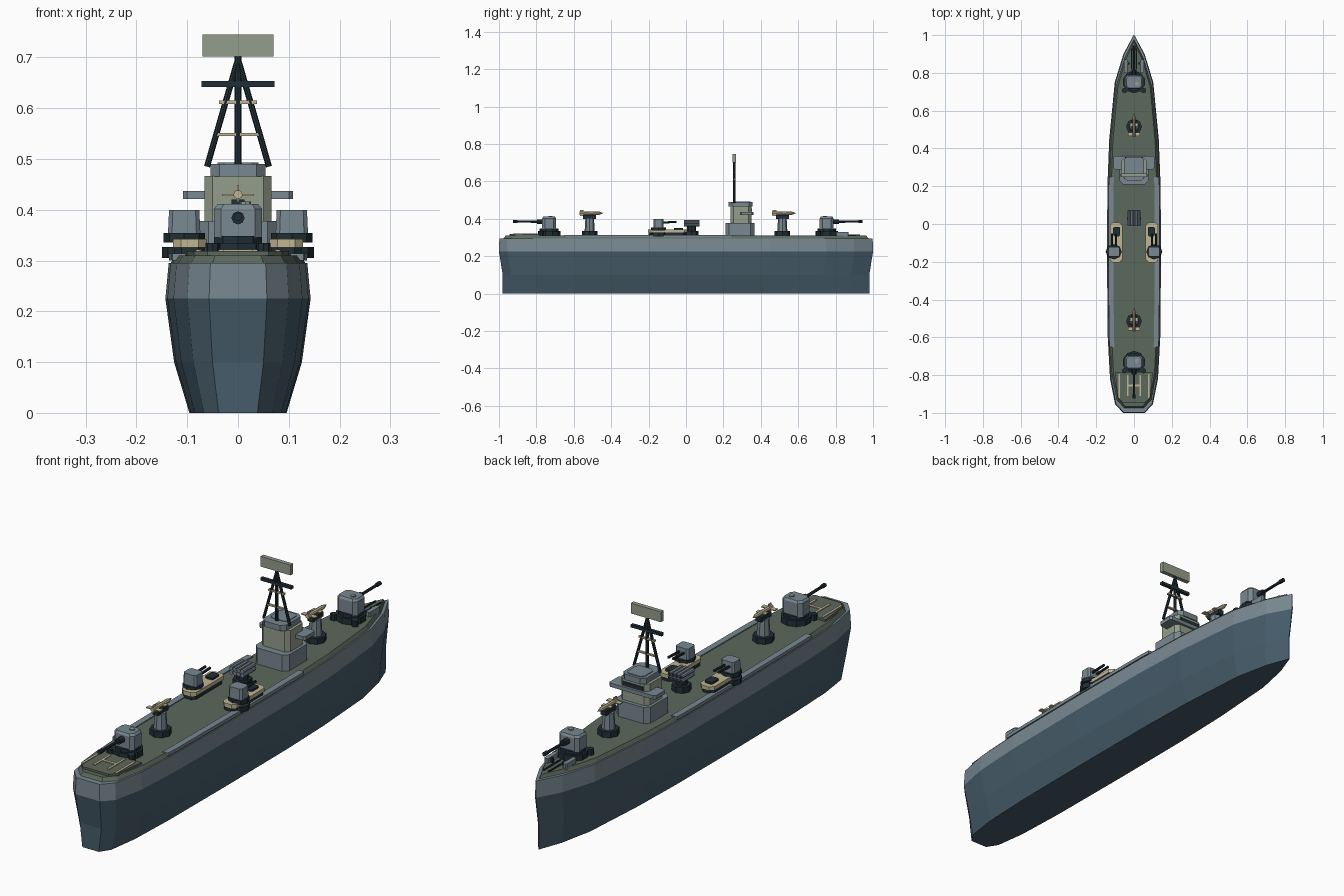
import bpy, bmesh, math
from mathutils import Vector

if "Cube" in bpy.data.objects:
    bpy.data.objects.remove(bpy.data.objects["Cube"], do_unlink=True)


def material(name, rgb):
    m = bpy.data.materials.new(name)
    m.use_nodes = True
    col = [(c / 255 / 12.92 if c < 11 else ((c / 255 + 0.055) / 1.055) ** 2.4) for c in rgb] + [1]
    m.diffuse_color = col
    m.node_tree.nodes["Principled BSDF"].inputs["Base Color"].default_value = col
    return m


GREY = material("light grey paint", (120, 136, 145))
BLUE = material("lower hull blue", (70, 92, 106))
DECK = material("deck green", (91, 104, 92))
DARK = material("dark steel", (32, 47, 54))
SAND = material("sand", (193, 181, 145))
SAGE = material("sage grey", (148, 157, 140))


def finish(name, bm, *mats):
    bmesh.ops.recalc_face_normals(bm, faces=bm.faces)
    me = bpy.data.meshes.new(name)
    bm.to_mesh(me)
    bm.free()
    for m in mats:
        me.materials.append(m)
    ob = bpy.data.objects.new(name, me)
    bpy.context.collection.objects.link(ob)
    return ob


def loft(name, rings, *mats):
    """Closed solid through rings of equal point count."""
    bm = bmesh.new()
    vs = [[bm.verts.new(p) for p in r] for r in rings]
    n = len(rings[0])
    for a, b in zip(vs, vs[1:]):
        for i in range(n):
            j = (i + 1) % n
            bm.faces.new((a[i], a[j], b[j], b[i]))
    bm.faces.new(vs[0])
    bm.faces.new(vs[-1])
    return finish(name, bm, *mats)


def block(name, x, y, z0, z1, hx, hy, mat, cut=0.0, taper=1.0):
    """Upright box with chamfered corners and an optional taper."""
    if cut:
        q = [(hx, hy - cut), (hx - cut, hy)]
        pts = q + [(-a, b) for a, b in q[::-1]] + [(-a, -b) for a, b in q] + [(a, -b) for a, b in q[::-1]]
    else:
        pts = [(hx, hy), (-hx, hy), (-hx, -hy), (hx, -hy)]
    return loft(name, [[(x + a * s, y + b * s, z) for a, b in pts] for z, s in ((z0, 1), (z1, taper))], mat)


def rod(name, p, q, r, mat, sides=8, r2=None):
    p, q = Vector(p), Vector(q)
    bm = bmesh.new()
    bmesh.ops.create_cone(bm, cap_ends=True, segments=sides, radius1=r,
                          radius2=r if r2 is None else r2, depth=(q - p).length)
    bm.transform((q - p).to_track_quat('Z', 'Y').to_matrix().to_4x4())
    bmesh.ops.translate(bm, vec=(p + q) / 2, verts=bm.verts)
    return finish(name, bm, mat)


# Hull plan: (y, half width) from stern to bow
PLAN = [(-1, .057), (-.955, .1), (-.82, .127), (-.6, .139), (-.2, .143), (.2, .141),
        (.45, .131), (.75, .102), (.9, .056), (1, .002)]


def outline(z, wide, long, inset=0.0):
    side = [(max(w * wide - inset, .001), y * long) for y, w in PLAN]
    return [(w, y, z) for w, y in side] + [(-w, y, z) for w, y in side[::-1]]


def half_width(y):
    for (a, wa), (b, wb) in zip(PLAN, PLAN[1:]):
        if a <= y <= b:
            return wa + (wb - wa) * (y - a) / (b - a)


hull = loft("hull", [outline(0, .67, .98), outline(.1, .88, .98), outline(.225, 1, 1),
                     outline(.295, .955, .998)], GREY, BLUE)
for f in hull.data.polygons:
    f.material_index = 1 if f.center.z < .22 else 0
loft("deck", [outline(.295, .955, .975, .004), outline(.302, .94, .97, .006),
              outline(.31, .9, .965, .006)], DECK)

# Raised side walkways
for side, s in (("left", 1), ("right", -1)):
    ys = [-.65, -.6, -.2, .2, .25]
    ring = [(s * (half_width(y) * .95), y) for y in ys] + [(s * (half_width(y) * .95 - .026), y) for y in ys[::-1]]
    loft(side + "_walkway", [[(x, y, z) for x, y in ring] for z in (.3, .314)], GREY)

# Landing pad with painted markings
loft("landing_pad", [[(x, y, z) for x, y in ((.06, -.945), (.087, -.915), (.1, -.785), (-.1, -.785),
                                             (-.087, -.915), (-.06, -.945))] for z in (.308, .319)], DECK)
for i, (x, y, hx, hy) in enumerate([(-.078, -.86, .005, .065), (.078, -.86, .005, .065), (-.033, -.855, .005, .055),
                                    (.033, -.855, .005, .055), (0, -.855, .03, .006)]):
    block(f"pad_marking_{i}", x, y, .318, .322, hx, hy, SAND)


def main_gun(name, y, d):
    """Deck gun aiming along d (+1 bow, -1 stern)."""
    rod(name + "_base", (0, y, .31), (0, y, .335), .06, DARK, 10)
    rod(name + "_ring", (0, y, .335), (0, y, .348), .05, DARK, 10)
    block(name + "_house", 0, y, .345, .402, .047, .037, GREY, .014)
    block(name + "_roof", 0, y, .402, .411, .047, .037, GREY, .014, .85)
    rod(name + "_hatch", (.015, y - d * .008, .41), (.015, y - d * .008, .416), .011, SAGE)
    rod(name + "_mantlet", (0, y + d * .03, .384), (0, y + d * .065, .384), .013, DARK)
    rod(name + "_barrel", (0, y + d * .05, .384), (0, y + d * .19, .386), .006, DARK)
    rod(name + "_muzzle", (0, y + d * .17, .386), (0, y + d * .192, .386), .0085, DARK)
    for s in (1, -1):
        rod(f"{name}_locker_{s}", (s * .05, y - .045, .31), (s * .05, y - .045, .335), .014, DARK)


main_gun("bow_gun", .752, 1)
main_gun("stern_gun", -.732, -1)

# Anchor gear on the bow
for s, side in ((1, "left"), (-1, "right")):
    block(side + "_anchor_winch", s * .043, .835, .305, .33, .009, .035, GREY, .004)
    rod(side + "_bollard", (s * .028, .85, .305), (s * .028, .85, .328), .007, DARK)
    rod(side + "_anchor_chain", (s * .012, .82, .312), (s * .012, .93, .312), .004, DARK, 6)


def missile_mount(name, y):
    rod(name + "_base", (0, y, .31), (0, y, .335), .042, DARK)
    rod(name + "_pillar", (0, y, .335), (0, y, .402), .027, GREY, 8, .023)
    block(name + "_cradle", 0, y, .4, .42, .013, .035, DARK)
    rod(name + "_missile", (0, y - .055, .43), (0, y + .05, .43), .009, SAND)
    rod(name + "_nose", (0, y + .05, .43), (0, y + .072, .43), .009, SAND, 8, .001)
    for k in (-.04, .01):
        block(f"{name}_fin_{k}", 0, y + k, .4275, .4315, .032 if k < 0 else .022, .01, SAND)
    block(name + "_tail_fin", 0, y - .042, .415, .448, .002, .01, SAND)


missile_mount("fore_missile", .515)
missile_mount("aft_missile", -.515)

# Tube launcher amidships
rod("launcher_base", (0, .03, .31), (0, .03, .335), .038, DARK)
rod("launcher_post", (0, .03, .335), (0, .03, .36), .024, DARK)
for row in range(2):
    for c in range(4):
        x, z = (c - 1.5) * .0175, .367 + row * .0175
        rod(f"launcher_tube_{row}_{c}", (x, -.01, z), (x, .072, z), .0086, GREY)
        rod(f"launcher_bore_{row}_{c}", (x, .07, z), (x, .0735, z), .006, DARK)

# Twin side guns on sand platforms
for s, side in ((1, "left"), (-1, "right")):
    block(side + "_platform_foot", s * .095, -.1, .308, .328, .03, .1, DARK, .014)
    block(side + "_platform", s * .095, -.098, .326, .342, .033, .106, SAND, .016)
    rod(side + "_sponson", (s * .108, -.147, .305), (s * .108, -.147, .327), .042, DARK)
    rod(side + "_gun_ring", (s * .106, -.147, .336), (s * .106, -.147, .354), .041, DARK)
    block(side + "_gun_house", s * .106, -.147, .352, .4, .032, .028, GREY, .008, .93)
    for k in (-.011, .011):
        rod(f"{side}_gun_barrel_{k}", (s * .106 + k, -.125, .38), (s * .106 + k, -.05, .383), .0055, DARK)
    block(side + "_ammo_box", s * .092, -.04, .34, .35, .018, .025, DARK, .006)

# Bridge tower
block("bridge_base", 0, .288, .308, .378, .078, .078, GREY, .02)
block("bridge_tower", 0, .295, .376, .467, .066, .056, SAGE, .016)
block("bridge_wing", 0, .325, .421, .437, .108, .036, GREY, .008)
block("bridge_windows", 0, .31, .44, .456, .06, .044, DARK, .014)
block("bridge_roof", 0, .292, .466, .49, .054, .064, GREY, .018)
block("bridge_roof_plate", 0, .305, .489, .493, .04, .04, GREY, .012)

# Mast and radar
Y = .258
rod("mast_post", (0, Y, .485), (0, Y, .705), .0065, DARK)
for s, side in ((1, "left"), (-1, "right")):
    rod(side + "_mast_leg", (s * .061, Y, .485), (s * .002, Y, .69), .006, DARK)
block("mast_yard", 0, Y, .642, .654, .072, .007, DARK)
block("upper_mast_brace", 0, Y, .608, .615, .037, .005, SAND)
block("lower_mast_brace", 0, Y, .545, .551, .041, .005, SAND)
block("radar_panel", 0, Y, .702, .745, .07, .009, SAGE)
